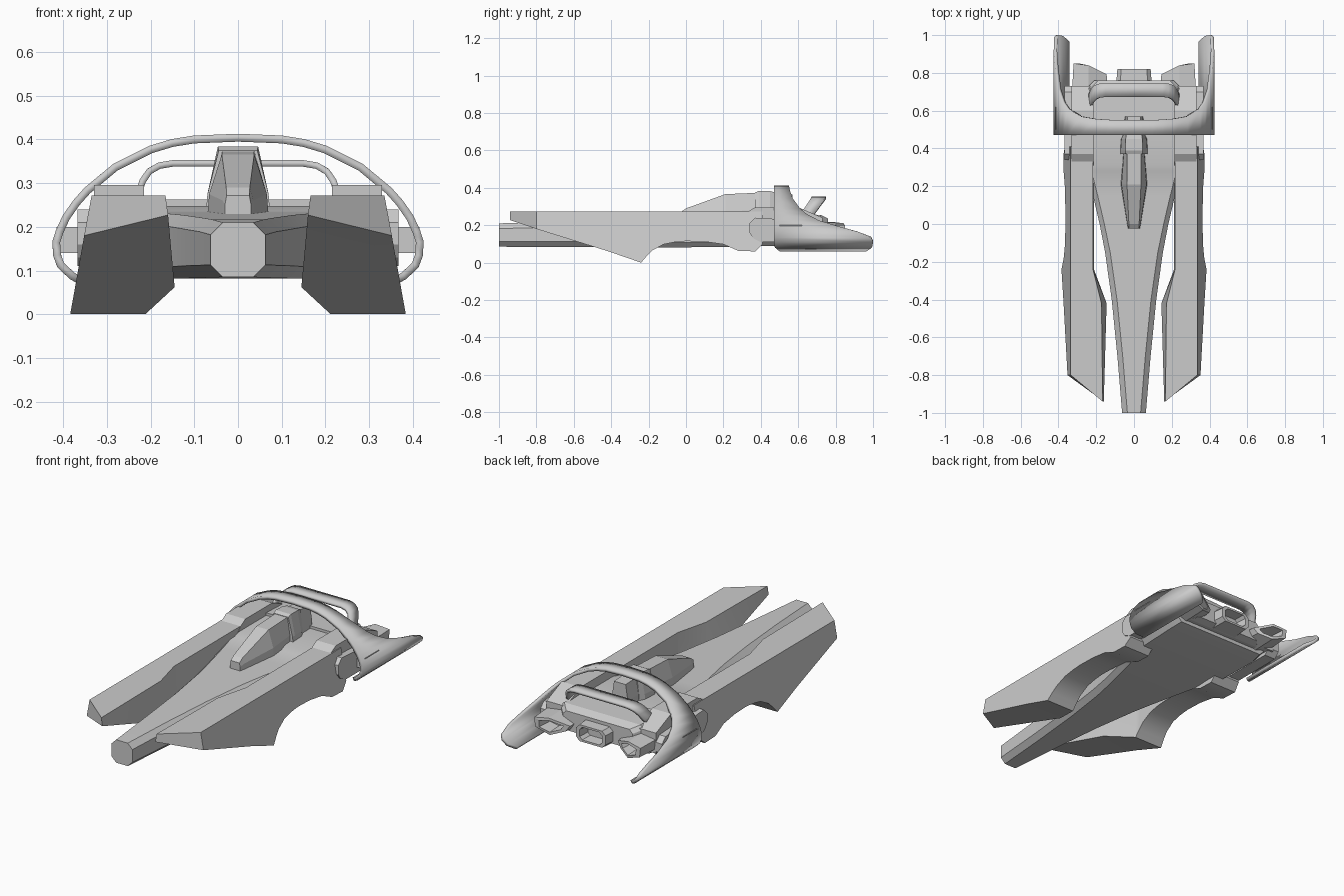
import bpy, bmesh, math

if "Cube" in bpy.data.objects:
    bpy.data.objects.remove(bpy.data.objects["Cube"])


def make(name, verts, faces, smooth=False):
    mesh = bpy.data.meshes.new(name)
    mesh.from_pydata(verts, [], faces)
    bm = bmesh.new()
    bm.from_mesh(mesh)
    bmesh.ops.recalc_face_normals(bm, faces=bm.faces)
    bm.to_mesh(mesh)
    bm.free()
    ob = bpy.data.objects.new(name, mesh)
    bpy.context.collection.objects.link(ob)
    if smooth:
        bpy.ops.object.select_all(action='DESELECT')
        ob.select_set(True)
        bpy.context.view_layer.objects.active = ob
        bpy.ops.object.shade_smooth_by_angle(angle=math.radians(25))
    return ob


def loft(name, sections, smooth=False):
    """Skin a list of equal-sized point rings and cap both ends."""
    n = len(sections[0])
    verts = [p for s in sections for p in s]
    faces = [(i * n + j, i * n + (j + 1) % n, (i + 1) * n + (j + 1) % n, (i + 1) * n + j)
             for i in range(len(sections) - 1) for j in range(n)]
    last = (len(sections) - 1) * n
    faces += [tuple(range(n)), tuple(range(last, last + n))]
    return make(name, verts, faces, smooth)


def mirror(ob):
    m = ob.modifiers.new("mirror", 'MIRROR')
    m.use_axis[0] = True
    return ob


def octagon(y, w, zb, zt, c):
    """Chamfered rectangle across the hull."""
    half = [(w - c, zb), (w, zb + c), (w, zt - c), (w - c, zt)]
    return [(x, y, z) for x, z in half] + [(-x, y, z) for x, z in reversed(half)]


def prism(name, profile, x0, x1):
    """Side profile (y, z) extruded between two x values."""
    return loft(name, [[(x, y, z) for y, z in profile] for x in (x0, x1)])


def ribbon(name, half, thickness):
    """Bent strip from half points (x, z, y_front, y_back), mirrored about x = 0."""
    pts = [(-x, z, a, b) for x, z, a, b in half[::-1] if x > 0] + half
    verts = [v for x, z, a, b in pts for v in ((x, a, z), (x, b, z))]
    faces = [(2 * i, 2 * i + 1, 2 * i + 3, 2 * i + 2) for i in range(len(pts) - 1)]
    ob = make(name, verts, faces, True)
    s = ob.modifiers.new("thickness", 'SOLIDIFY')
    s.thickness = thickness
    s.offset = 0
    return ob


# Central hull, flaring from an eight-sided nose to a wide stern
loft("hull", [octagon(*s) for s in [
    (-1.0, .063, .085, .21, .028), (-.7, .088, .084, .217, .028),
    (-.4, .118, .083, .222, .028), (-.15, .153, .082, .227, .027),
    (0, .182, .082, .23, .025), (.15, .217, .083, .233, .025),
    (.28, .25, .085, .236, .025), (.32, .29, .087, .248, .025),
    (.62, .30, .09, .248, .025), (.70, .29, .10, .235, .025)]], True)
loft("stern_plate", [octagon(.55, .25, .12, .262, .02), octagon(.72, .25, .12, .255, .02),
                     octagon(.76, .21, .13, .235, .02)])


# Side pods: flat top, leaning outer wall, sloped prow and arched underside
def pod_section(y, zb, top_in, bottom_in):
    return [(.335, y, .272), (.335 + (.272 - zb) * .18, y, zb),
            (bottom_in, y, zb), (top_in, y, .272)]


pod = [[(.335, -.8, .272), (.352, -.8, .18), (.16, -.94, .227), (.166, -.94, .272)],
       pod_section(-.42, .062, .172, .145)]
for y, zb in [(-.24, 0), (-.21, .035), (-.18, .065), (-.12, .098), (-.06, .11), (0, .115),
              (.1, .112), (.2, .098), (.28, .063), (.37, .06), (.41, .1)]:
    pod.append(pod_section(y, zb, .217, .212))
mirror(loft("side_pod", pod, True))

# Raised engine housings behind the pods
mirror(prism("engine_housing", [(.31, .25), (.33, .272), (.37, .296), (.60, .296),
                                (.73, .24), (.73, .13), (.35, .12)], .215, .33))
# Outer joints that carry the hoop
mirror(prism("hoop_joint", [(.36, .13), (.34, .16), (.34, .21), (.37, .24), (.70, .22),
                            (.73, .19), (.73, .14), (.70, .11), (.40, .11)], .30, .367))
mirror(prism("hoop_bracket", [(.50, .14), (.50, .20), (.62, .20), (.62, .14)], .35, .415))

# Large hoop whose sides sweep back into fins
ribbon("tail_hoop", [
    (0, .404, .47, .55), (.10, .400, .47, .55), (.15, .392, .47, .553), (.20, .377, .47, .556),
    (.28, .337, .47, .57), (.345, .283, .47, .61), (.37, .255, .47, .645), (.393, .222, .47, .71),
    (.408, .19, .47, .82), (.416, .165, .47, .92), (.414, .135, .47, .99), (.406, .113, .47, 1.0),
    (.38, .088, .475, .995), (.345, .068, .50, .965)], .018)

# Rear wing, a low bent strip leaning backwards
ribbon("rear_wing", [(x, z, .62 + (z - .27) * .7, .695 + (z - .27) * .7) for x, z in [
    (0, .345), (.15, .345), (.18, .34), (.203, .327), (.218, .305), (.23, .27), (.24, .245)]], .015)


# Cockpit canopy and the collar around its rear
def canopy_section(y, base, mid, top, zmid, zt):
    half = [(base, .225), (mid, zmid), (top, zt)]
    return [(x, y, z) for x, z in half] + [(-x, y, z) for x, z in reversed(half)]


loft("canopy", [canopy_section(*s) for s in [
    (-.025, .03, .03, .026, .25, .272), (0, .036, .035, .027, .26, .29),
    (.21, .07, .066, .037, .275, .366), (.40, .055, .052, .037, .28, .374),
    (.57, .05, .048, .035, .28, .365)]])
loft("canopy_collar", [canopy_section(*s) for s in [
    (.37, .074, .07, .044, .275, .375), (.39, .074, .07, .046, .275, .384),
    (.45, .070, .066, .044, .275, .382), (.48, .055, .052, .040, .275, .375)]])


# Hollow engine nozzles
def nozzle(name, outline, base_y, rim_y, inset, depth):
    cx = sum(p[0] for p in outline) / len(outline)
    cz = sum(p[1] for p in outline) / len(outline)

    def ring(k, y_of):
        pts = [(cx + (x - cx) * k, cz + (z - cz) * k) for x, z in outline]
        return [(x, y_of(x), z) for x, z in pts]
    return loft(name, [ring(1.12, lambda x: base_y), ring(1, rim_y), ring(inset, rim_y),
                       ring(inset * .85, lambda x: rim_y(x) - depth)])


centre = [(p[0], p[2]) for p in octagon(0, .088, .125, .215, .02)]
nozzle("centre_nozzle", centre, .69, lambda x: .82, .76, .08)
mirror(nozzle("side_nozzle", [(.145, .175), (.165, .145), (.235, .12), (.315, .15),
                              (.32, .20), (.24, .212)],
              .66, lambda x: .79 + (min(x, .26) - .14) * .5, .68, .08))
